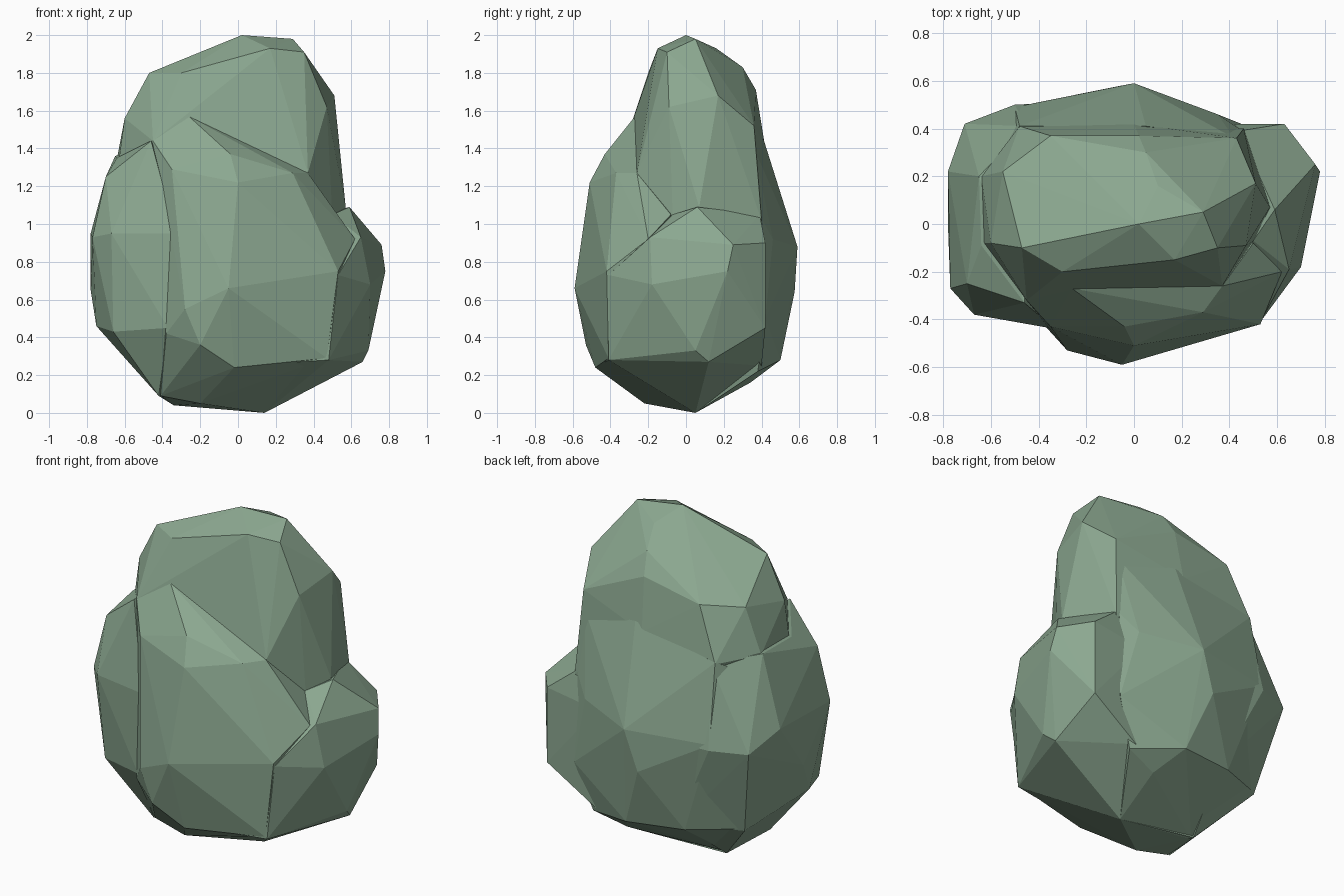
import bpy, bmesh

green = bpy.data.materials.new("mossy_green")
green.diffuse_color = (0.26, 0.39, 0.28, 1)


def lump(name, points):
    """Faceted stone lump: convex hull around a few corner points."""
    bm = bmesh.new()
    for p in points:
        bm.verts.new(p)
    res = bmesh.ops.convex_hull(bm, input=bm.verts[:])
    inner = {g for g in res["geom_interior"] + res["geom_unused"]
             if isinstance(g, bmesh.types.BMVert)}
    bmesh.ops.delete(bm, geom=list(inner), context="VERTS")
    bmesh.ops.recalc_face_normals(bm, faces=bm.faces[:])
    me = bpy.data.meshes.new(name)
    bm.to_mesh(me)
    bm.free()
    me.materials.append(green)
    ob = bpy.data.objects.new(name, me)
    bpy.context.collection.objects.link(ob)
    return ob


# Upper slab that forms the peak
rock = lump("rock", [
    (-.47, -.10, 1.80), (-.30, -.20, 1.80), (.17, -.15, 1.93), (.35, -.10, 1.91),
    (.02, 0, 2.0), (.29, .05, 1.98), (.10, .16, 1.93), (.05, .30, 1.83),
    (-.55, .22, 1.62), (-.35, .37, 1.64), (.02, .37, 1.71), (.43, .36, 1.52),
    (.51, .17, 1.68), (.47, -.09, 1.62), (.50, -.07, 1.03), (.37, -.26, 1.27),
    (-.26, -.27, 1.56), (-.45, -.32, 1.44), (.57, .07, 1.09), (.46, .40, 1.02),
    (-.60, -.08, 1.56), (-.63, -.08, 1.34), (-.64, .20, 1.35), (0, .42, 1.40),
    (-.48, .41, 1.33), (-.45, -.20, .60), (.40, .20, .50), (-.30, .44, .90)])

# Bulging front lump
front = lump("front_lump", [
    (-.26, -.27, 1.57), (-.04, -.43, 1.37), (.29, -.37, 1.27), (.37, -.26, 1.27),
    (0, -.51, 1.22), (.53, -.42, .75), (.47, -.41, .29), (-.05, -.59, .66),
    (-.20, -.53, .36), (-.02, -.48, .24), (-.28, -.53, .55), (-.35, -.43, 1.29),
    (-.38, -.42, .42), (-.41, -.20, .09), (-.20, -.22, .05), (.14, .05, 0),
    (-.34, .10, .04), (-.45, -.32, 1.44), (.50, -.08, 1.05), (.62, -.20, .92)])

# Left shoulder
left = lump("left_lump", [
    (-.77, -.27, .93), (-.67, -.38, .95), (-.70, -.25, 1.25), (-.78, 0, .65),
    (-.78, .22, .95), (-.71, .42, .85), (-.64, -.09, 1.35), (-.46, -.33, 1.44),
    (-.75, -.10, .46), (-.66, -.32, .43), (-.37, -.42, .45), (-.33, -.44, .95),
    (-.42, -.20, .09), (-.34, .10, .04), (-.60, .30, .32), (-.50, .50, .85),
    (-.65, .20, 1.36), (-.45, .41, 1.33), (-.10, .52, .85), (-.25, .44, .32)])

# Right shoulder
right = lump("right_lump", [
    (.59, .06, 1.09), (.44, .39, 1.05), (.76, .25, .89), (.78, .22, .75),
    (.63, .42, .90), (.63, .42, .45), (.70, -.18, .68), (.65, -.19, .93),
    (.50, -.07, 1.05), (.69, .05, .33), (.66, .12, .27), (.53, -.41, .73),
    (.48, -.41, .28), (.14, .05, 0), (0, -.46, .25), (.32, .40, .25),
    (.30, .42, .85)])

# Rounded back
back = lump("back_lump", [
    (0, .59, .88), (-.08, .575, .64), (.35, .46, .92), (-.02, .48, 1.17),
    (-.50, .49, .88), (.05, .50, .28), (-.30, .44, .30), (.14, .05, 0),
    (-.34, .08, .04), (.45, .42, .50), (.05, .41, 1.45), (-.48, .41, 1.34),
    (.44, .40, 1.03), (.42, .36, 1.40), (.15, .34, .16), (-.58, .31, .33),
    (-.60, .25, 1.25), (.35, .38, .22), (0, -.10, .60)])

# Fuse the lumps into one stone
lumps = [front, left, right, back]
for ob in lumps:
    mod = rock.modifiers.new("fuse", "BOOLEAN")
    mod.operation = "UNION"
    mod.solver = "EXACT"
    mod.object = ob
bpy.context.view_layer.objects.active = rock
for mod in list(rock.modifiers):
    bpy.ops.object.modifier_apply(modifier=mod.name)
for ob in lumps:
    bpy.data.objects.remove(ob)
